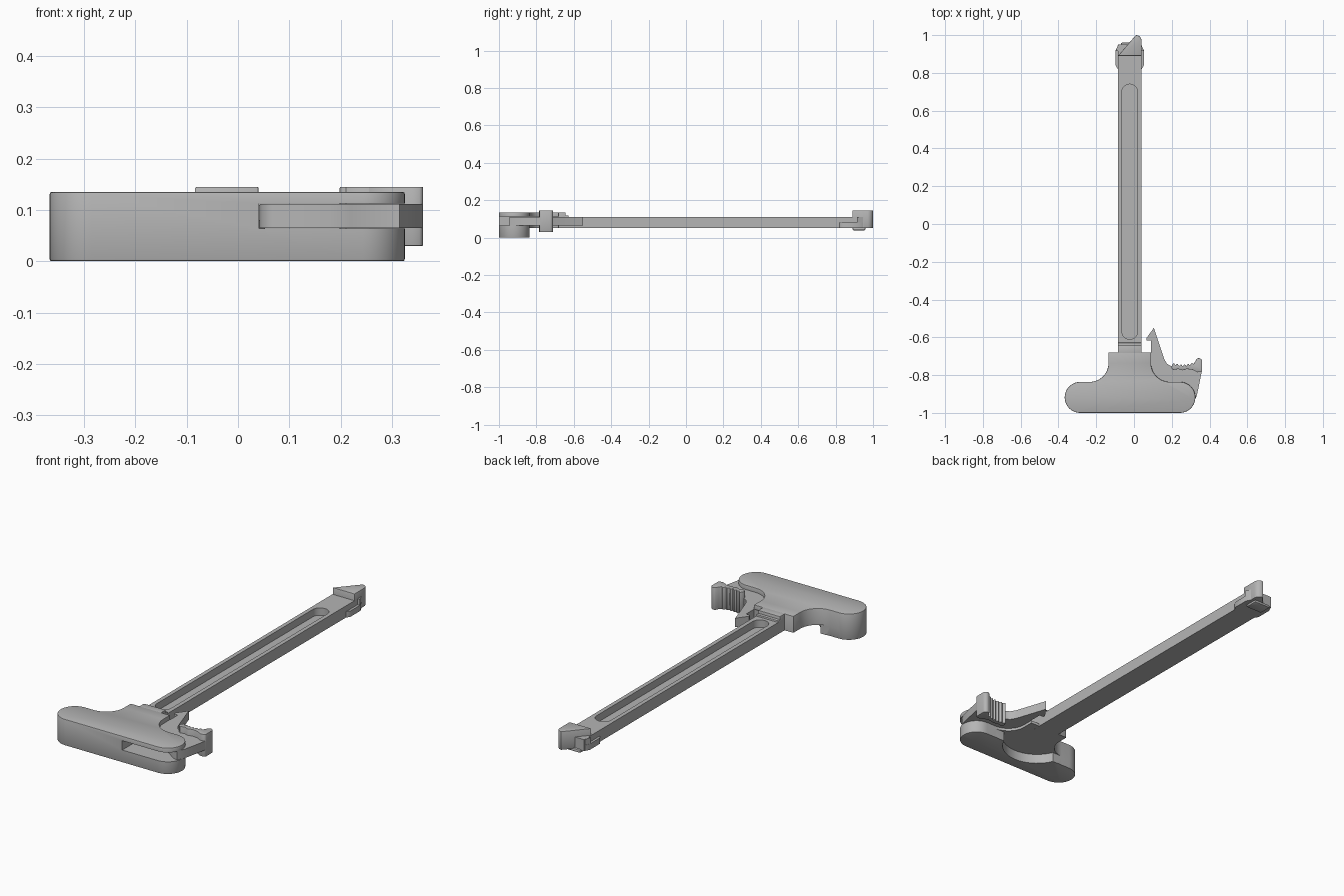
import bpy
import bmesh
from math import cos, sin, radians, pi

cube = bpy.data.objects.get("Cube")
if cube:
    bpy.data.objects.remove(cube)

grey = bpy.data.materials.new("satin grey")
grey.use_nodes = True
colour = (0.46, 0.46, 0.46, 1)
grey.diffuse_color = colour
bsdf = grey.node_tree.nodes["Principled BSDF"]
bsdf.inputs["Base Color"].default_value = colour
bsdf.inputs["Roughness"].default_value = 0.6


def arc(cx, cy, r, a0, a1, n=12):
    angles = [radians(a0 + (a1 - a0) * i / n) for i in range(n + 1)]
    return [(cx + r * cos(a), cy + r * sin(a)) for a in angles]


def rounded(x0, x1, y0, y1, r):
    return (arc(x1 - r, y0 + r, r, -90, 0) + arc(x1 - r, y1 - r, r, 0, 90)
            + arc(x0 + r, y1 - r, r, 90, 180) + arc(x0 + r, y0 + r, r, 180, 270))


def rect(x0, x1, y0, y1):
    return [(x0, y0), (x1, y0), (x1, y1), (x0, y1)]


def prism(name, outline, z0, z1):
    """Extrude a plan outline between two heights."""
    bm = bmesh.new()
    face = bm.faces.new([bm.verts.new((x, y, z0)) for x, y in outline])
    ext = bmesh.ops.extrude_face_region(bm, geom=[face])
    tops = [v for v in ext["geom"] if isinstance(v, bmesh.types.BMVert)]
    bmesh.ops.translate(bm, verts=tops, vec=(0, 0, z1 - z0))
    bmesh.ops.remove_doubles(bm, verts=bm.verts, dist=1e-5)
    bmesh.ops.recalc_face_normals(bm, faces=bm.faces)
    mesh = bpy.data.meshes.new(name)
    bm.to_mesh(mesh)
    bm.free()
    obj = bpy.data.objects.new(name, mesh)
    bpy.context.collection.objects.link(obj)
    mesh.materials.append(grey)
    return obj


def select(obj):
    bpy.ops.object.select_all(action="DESELECT")
    obj.select_set(True)
    bpy.context.view_layer.objects.active = obj


def finish(obj, bevel=0, cutters=()):
    """Bevel the rims, cut the recesses, then smooth the curved walls."""
    select(obj)
    if bevel:
        mod = obj.modifiers.new("rim", "BEVEL")
        mod.width, mod.segments = bevel, 2
        mod.limit_method, mod.angle_limit = "ANGLE", radians(60)
        bpy.ops.object.modifier_apply(modifier=mod.name)
    for cutter in cutters:
        mod = obj.modifiers.new("cut", "BOOLEAN")
        mod.operation, mod.solver, mod.object = "DIFFERENCE", "EXACT", cutter
        bpy.ops.object.modifier_apply(modifier=mod.name)
        bpy.data.objects.remove(cutter)
    select(obj)
    bpy.ops.object.shade_smooth_by_angle(angle=radians(32))


# Long bar with a round-ended trough in its top
LEFT, RIGHT, MID = -0.085, 0.04, -0.0225
shaft = prism("shaft", rect(LEFT, RIGHT, -0.72, 0.95), 0.05, 0.11)
trough = prism("trough_cutter", rounded(-0.064, 0.019, -0.61, 0.74, 0.041), 0.072, 0.2)
finish(shaft, 0, [trough])

# Raised block at the far end, with a foot below
finish(prism("end_block", rounded(LEFT, RIGHT, 0.89, 1.0, 0.03)[13:26]
             + rect(LEFT, RIGHT, 0.89, 0.9)[:2], 0.05, 0.145), 0.003)
finish(prism("end_foot", rect(LEFT + 0.015, RIGHT - 0.015, 0.89, 0.96), 0.038, 0.055), 0.008)

# Side ears by the end block, stepped in height
for side, label in ((-1, "right"), (1, "left")):
    def ear(pts):
        return [(MID + side * d, y) for d, y in pts]
    finish(prism(label + "_ear", ear([(0.05, 0.81), (0.063, 0.82), (0.075, 0.84),
                                      (0.075, 0.92), (0.063, 0.945), (0.05, 0.945)]), 0.05, 0.08))
    finish(prism(label + "_ear_stop", ear([(0.05, 0.915), (0.075, 0.915),
                                           (0.063, 0.945), (0.05, 0.945)]), 0.079, 0.11))

# T-shaped grip with filleted neck
outline = (arc(-0.285, -0.918, 0.082, 270, 90, 20)
           + arc(-0.235, -0.736, 0.1, -90, 0)
           + [(-0.135, -0.68), (0.09, -0.68)]
           + arc(0.19, -0.736, 0.1, 180, 270)
           + arc(0.243, -0.918, 0.082, 90, -90, 20))
grip = prism("grip", outline, 0, 0.135)
underside = prism("underside_cutter", rect(-0.6, 0.6, -0.836, -0.4), -0.1, 0.05)
bowl = prism("bowl_cutter", arc(MID, -0.77, 0.17, 0, 360, 48)[:-1], -0.1, 0.0502)
slot = prism("slot_cutter", rect(0.041, 0.6, -1.2, -0.5), 0.064, 0.112)
finish(grip, 0.004, [underside, bowl, slot])

# Stepped tongue where the neck meets the bar
finish(prism("neck_tongue", rect(LEFT, RIGHT, -0.7, -0.643), 0.06, 0.1345), 0.004)
finish(prism("neck_step", rect(LEFT, RIGHT, -0.66, -0.628), 0.06, 0.119), 0.003)

# Hooked latch lever pivoting in the slot
lever = ([(0.105, -0.55), (0.065, -0.605), (0.067, -0.617), (0.09, -0.617), (0.09, -0.68)]
         + [(0.055, -0.72)] + arc(0.075, -0.81, 0.033, 160, 270, 8)
         + [(0.18, -0.86), (0.22, -0.89), (0.29, -0.94), (0.315, -0.945), (0.332, -0.91),
            (0.345, -0.85), (0.36, -0.775), (0.2, -0.755), (0.175, -0.74), (0.16, -0.715)])
finish(prism("latch_lever", lever, 0.065, 0.111))

# Thumb pad with a ribbed back face
ribs = []
for i in range(33):
    t = i / 32
    ribs.append((0.325 - 0.115 * t, -0.732 - 0.012 * sin(pi * t) - 0.008 * t
                 + 0.005 * cos(t * 12 * pi)))
pad = (arc(0.343, -0.728, 0.018, 0, 130, 8) + ribs
       + [(0.2, -0.75), (0.198, -0.765), (0.21, -0.772), (0.235, -0.768),
          (0.255, -0.775), (0.28, -0.768), (0.31, -0.772), (0.335, -0.785)]
       + arc(0.35, -0.773, 0.011, -70, 0, 4))
finish(prism("thumb_pad", pad, 0.03, 0.145), 0.002)
